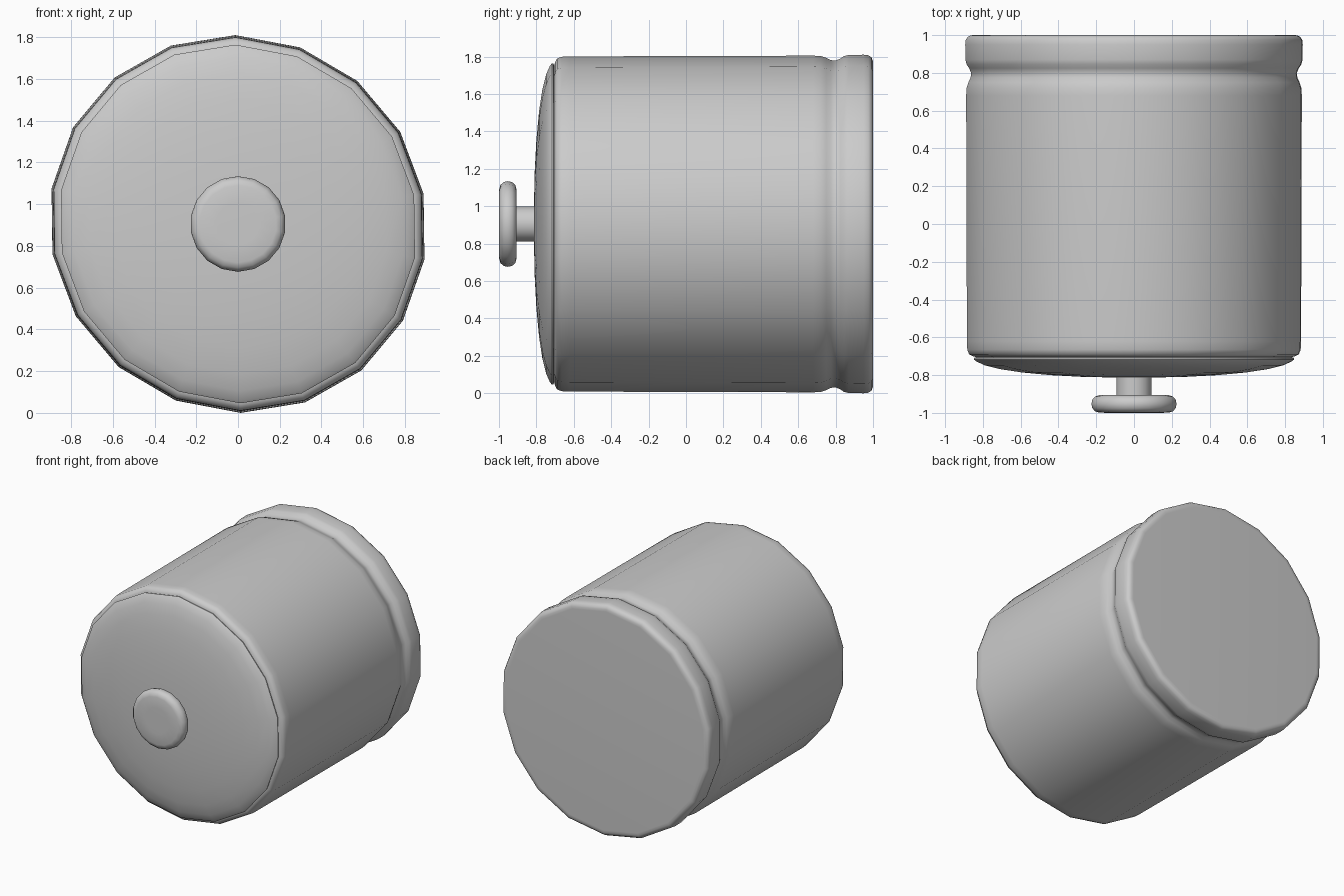
import bpy
import bmesh
from math import sin, cos, tau, radians

SIDES = 18
CENTRE_Z = 0.905

# Remove the default cube
cube = bpy.data.objects.get("Cube")
if cube:
    bpy.data.objects.remove(cube, do_unlink=True)

# Single plain grey
grey = bpy.data.materials.new("plain_grey")
grey.use_nodes = True
colour = (0.6, 0.6, 0.6, 1)
grey.diffuse_color = colour
grey.node_tree.nodes["Principled BSDF"].inputs["Base Color"].default_value = colour


def lathe(name, profile, skew=0.014):
    """Turn (radius, y) points around the front-to-back axis, capping both ends."""
    bm = bmesh.new()
    rings = []
    for r, y in profile:
        ring = []
        for i in range(SIDES):
            a = tau * i / SIDES
            x, z = r * sin(a), r * cos(a)
            ring.append(bm.verts.new((x - skew * z, y, CENTRE_Z + z - skew * x)))
        rings.append(ring)
    for a, b in zip(rings, rings[1:]):
        for i in range(SIDES):
            j = (i + 1) % SIDES
            bm.faces.new((a[i], a[j], b[j], b[i]))
    bm.faces.new(rings[0])
    bm.faces.new(rings[-1])
    bmesh.ops.recalc_face_normals(bm, faces=bm.faces)
    mesh = bpy.data.meshes.new(name)
    bm.to_mesh(mesh)
    bm.free()
    mesh.materials.append(grey)
    obj = bpy.data.objects.new(name, mesh)
    bpy.context.collection.objects.link(obj)
    bpy.ops.object.select_all(action="DESELECT")
    obj.select_set(True)
    bpy.context.view_layer.objects.active = obj
    bpy.ops.object.shade_smooth_by_angle(angle=radians(50))
    return obj


# Jar body with rounded rims and a groove near the base
lathe("jar_body", [
    (0.845, -0.705), (0.865, -0.70), (0.884, -0.69), (0.894, -0.665), (0.896, -0.62),
    (0.90, 0.68), (0.898, 0.72), (0.888, 0.75), (0.876, 0.775), (0.874, 0.80),
    (0.884, 0.825), (0.898, 0.845), (0.904, 0.87), (0.905, 0.95),
    (0.902, 0.975), (0.892, 0.991), (0.873, 0.999), (0.855, 1.0),
])

# Domed lid
lathe("lid", [
    (0.84, -0.703), (0.857, -0.709), (0.859, -0.717), (0.845, -0.728), (0.80, -0.748),
    (0.72, -0.768), (0.60, -0.786), (0.45, -0.800), (0.28, -0.809),
    (0.14, -0.812), (0.03, -0.813),
])

# Knob on a short stem
lathe("knob_stem", [(0.094, -0.915), (0.094, -0.80)], 0)
lathe("knob", [
    (0.10, -1.0), (0.185, -0.999), (0.209, -0.992), (0.224, -0.975), (0.229, -0.953),
    (0.224, -0.930), (0.209, -0.913), (0.185, -0.906), (0.10, -0.905),
], 0)
